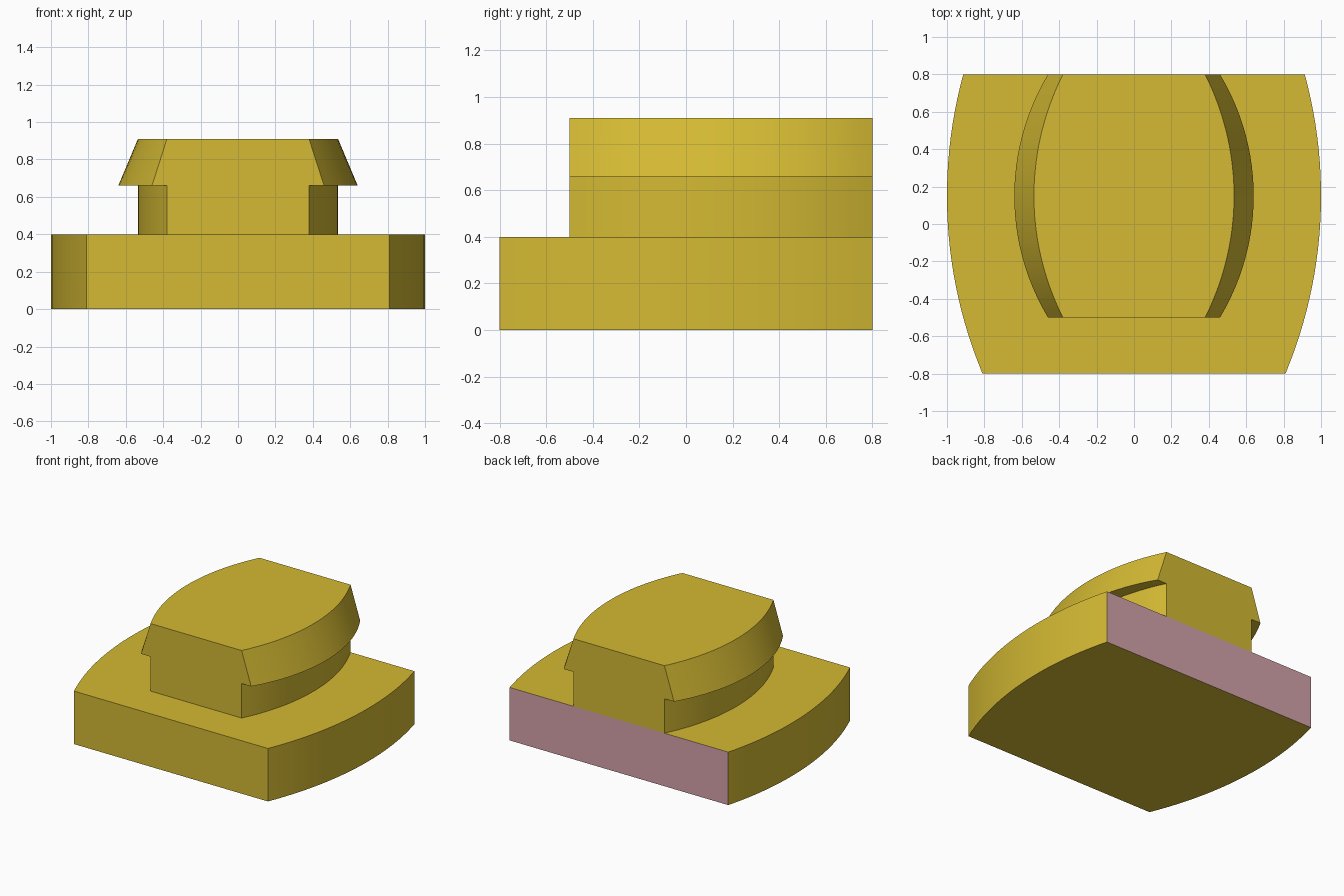
import bpy, bmesh, math

if "Cube" in bpy.data.objects:
    bpy.data.objects.remove(bpy.data.objects["Cube"])

ARC_Y = 0.15      # y of the widest point of every bowed side
SEGMENTS = 24


def make_material(name, rgb):
    mat = bpy.data.materials.new(name)
    mat.diffuse_color = (*rgb, 1.0)
    mat.use_nodes = True
    mat.node_tree.nodes["Principled BSDF"].inputs["Base Color"].default_value = mat.diffuse_color
    return mat


gold = make_material("mustard_gold", (0.66, 0.49, 0.033))
pink = make_material("dusty_pink", (0.66, 0.366, 0.405))


def bowed_block(name, y0, y1, levels, materials):
    """Block with flat ends and arc sides; levels = (z, half width, arc radius)."""
    bm = bmesh.new()
    ys = [y0 + (y1 - y0) * i / SEGMENTS for i in range(SEGMENTS + 1)]
    sides = {}
    for s in (1, -1):
        sides[s] = [[bm.verts.new((s * (w - r + math.sqrt(r * r - (y - ARC_Y) ** 2)), y, z))
                     for y in ys] for z, w, r in levels]
        # Bowed walls and ledges
        for low, high in zip(sides[s], sides[s][1:]):
            for i in range(SEGMENTS):
                bm.faces.new((low[i], low[i + 1], high[i + 1], high[i]))
    # Bottom and top caps
    for k in (0, -1):
        bm.faces.new(sides[1][k] + sides[-1][k][::-1])
    # Flat front and back ends
    for i in (0, -1):
        end = bm.faces.new([row[i] for row in sides[1]] + [row[i] for row in sides[-1][::-1]])
        if i == -1:
            end.material_index = len(materials) - 1
    bmesh.ops.recalc_face_normals(bm, faces=bm.faces)
    mesh = bpy.data.meshes.new(name)
    bm.to_mesh(mesh)
    bm.free()
    obj = bpy.data.objects.new(name, mesh)
    bpy.context.collection.objects.link(obj)
    for mat in materials:
        mesh.materials.append(mat)
    bpy.ops.object.select_all(action='DESELECT')
    obj.select_set(True)
    bpy.context.view_layer.objects.active = obj
    bpy.ops.object.shade_smooth_by_angle(angle=math.radians(20))
    return obj


# Wide base slab with a pink back end
bowed_block("base", -0.8, 0.8, [(0, 1.0, 2.47), (0.4, 1.0, 2.47)], [gold, pink])

# Stem with an overhanging, tapered head
bowed_block("locking_head", -0.5, 0.8,
            [(0.4, 0.535, 1.44), (0.66, 0.535, 1.44),
             (0.66, 0.64, 1.264), (0.91, 0.535, 1.44)], [gold])
